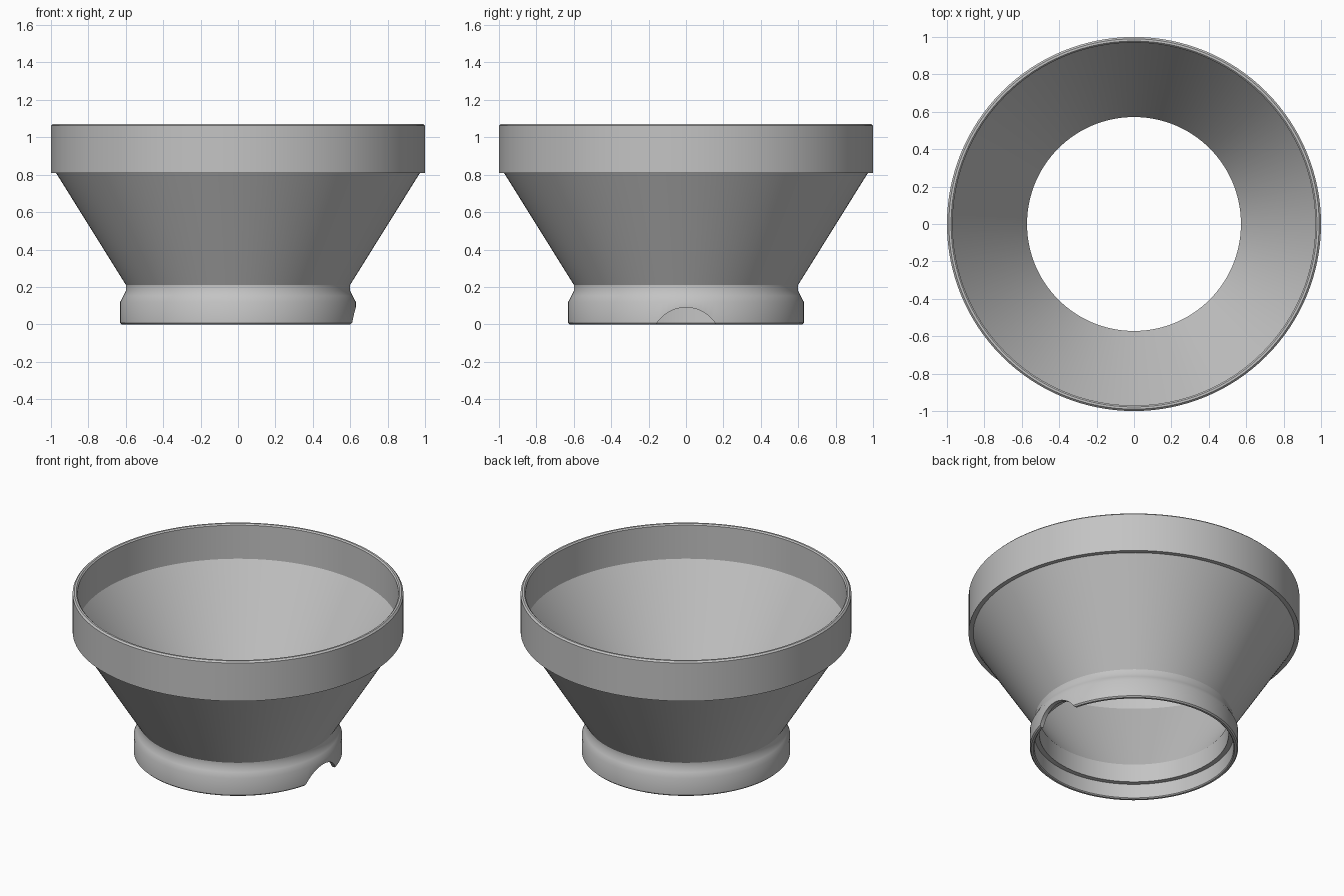
import bpy, bmesh, math

if "Cube" in bpy.data.objects:
    bpy.data.objects.remove(bpy.data.objects["Cube"])

SEGMENTS = 128

grey = bpy.data.materials.new("plain grey")
grey.diffuse_color = (0.55, 0.55, 0.55, 1)
grey.use_nodes = True
grey.node_tree.nodes["Principled BSDF"].inputs["Base Color"].default_value = grey.diffuse_color


def lathe(name, profile):
    """Revolve a closed (radius, height) outline around z."""
    bm = bmesh.new()
    rings = []
    for i in range(SEGMENTS):
        a = 2 * math.pi * i / SEGMENTS
        rings.append([bm.verts.new((r * math.cos(a), r * math.sin(a), z)) for r, z in profile])
    n = len(profile)
    for i in range(SEGMENTS):
        a, b = rings[i], rings[(i + 1) % SEGMENTS]
        for j in range(n):
            k = (j + 1) % n
            bm.faces.new((a[j], b[j], b[k], a[k]))
    bmesh.ops.recalc_face_normals(bm, faces=bm.faces[:])
    mesh = bpy.data.meshes.new(name)
    bm.to_mesh(mesh)
    bm.free()
    mesh.materials.append(grey)
    obj = bpy.data.objects.new(name, mesh)
    bpy.context.collection.objects.link(obj)
    return obj


# Funnel: collar, neck, cone and upright rim, then back down the inside
funnel = lathe("funnel", [
    (0.622, 0.0), (0.63, 0.008), (0.63, 0.12), (0.613, 0.153), (0.599, 0.18), (0.599, 0.21),
    (0.972, 0.808), (1.0, 0.808), (1.0, 1.062), (0.99, 1.072),
    (0.978, 1.072), (0.97, 1.064), (0.97, 0.84),
    (0.572, 0.22), (0.572, 0.10), (0.603, 0.10), (0.603, 0.006), (0.609, 0.0),
])

# Finger notch through the right side of the collar
bpy.ops.mesh.primitive_cylinder_add(vertices=96, radius=0.187, depth=0.6,
                                    location=(0.65, 0, -0.097),
                                    rotation=(0, math.pi / 2, 0))
cutter = bpy.context.object
cutter.name = "notch_cutter"
cutter.hide_render = True
cutter.data.materials.append(grey)

bpy.ops.object.select_all(action='DESELECT')
funnel.select_set(True)
bpy.context.view_layer.objects.active = funnel
cut = funnel.modifiers.new("notch", 'BOOLEAN')
cut.operation = 'DIFFERENCE'
cut.solver = 'EXACT'
cut.object = cutter
bpy.ops.object.modifier_apply(modifier=cut.name)
bpy.data.objects.remove(cutter)

# Smooth round walls with crisp steps
bpy.ops.object.shade_smooth_by_angle(angle=math.radians(30))
